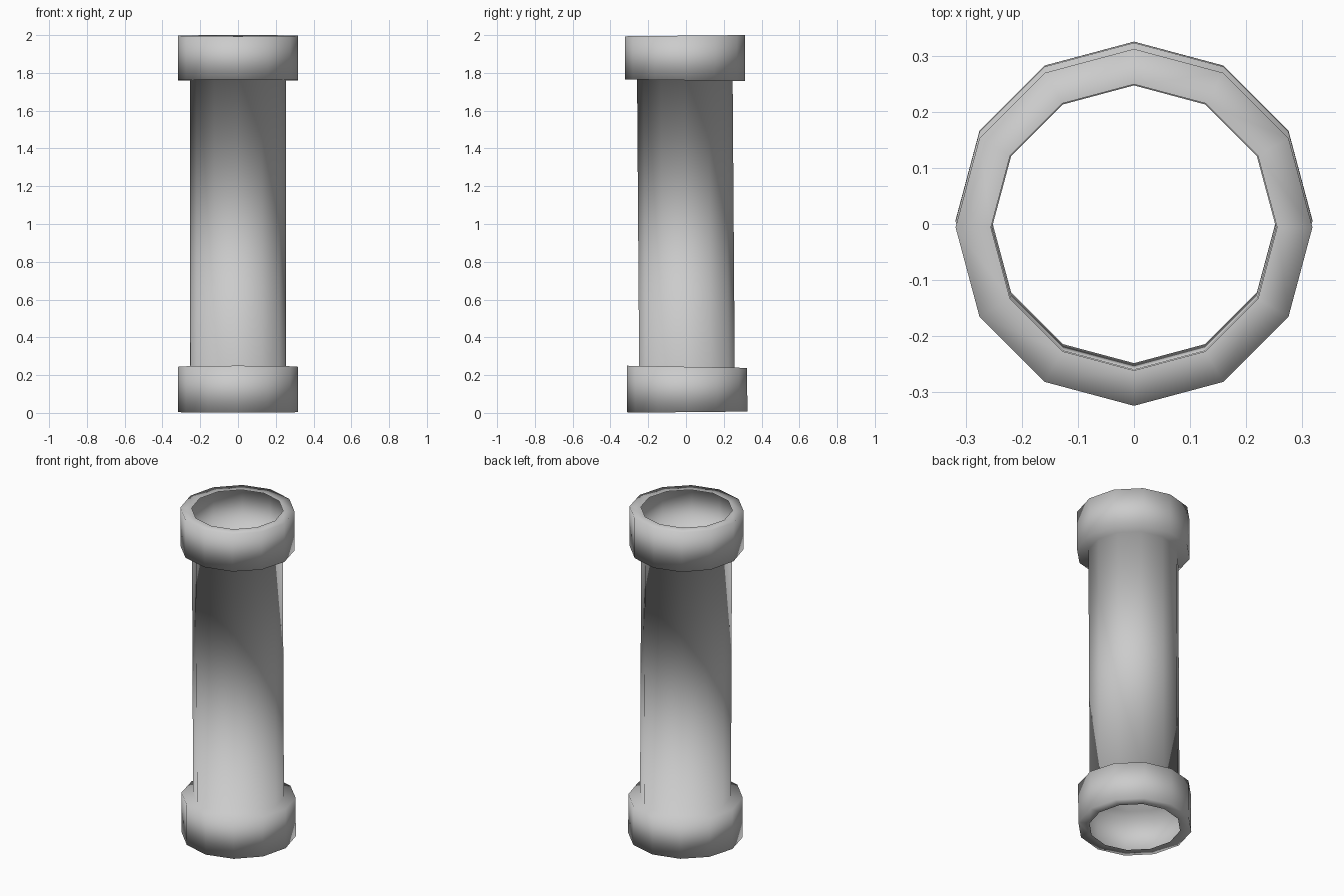
import bpy, bmesh, math

if "Cube" in bpy.data.objects:
    bpy.data.objects.remove(bpy.data.objects["Cube"])

SIDES = 12
# radius, centre y, height, z slope across y: the pipe leans very slightly
RINGS = [
    (0.255, 0.007, 0.004, 0.010),
    (0.318, 0.007, 0.004, 0.010),
    (0.318, 0.005, 0.244, -0.018),
    (0.253, 0.005, 0.244, -0.018),
    (0.253, -0.006, 1.761, -0.014),
    (0.318, -0.006, 1.761, -0.014),
    (0.318, -0.006, 1.997, 0.010),
    (0.255, -0.006, 1.997, 0.010),
]

bm = bmesh.new()


def add_ring(radius, cy, z, slope):
    verts = []
    for i in range(SIDES):
        a = 2 * math.pi * i / SIDES
        y = radius * math.sin(a)
        verts.append(bm.verts.new((radius * math.cos(a), cy + y, z + slope * y)))
    return verts


# One open shell: lower collar, shaft, upper collar
loops = [add_ring(*r) for r in RINGS]
for lower, upper in zip(loops, loops[1:]):
    for i in range(SIDES):
        j = (i + 1) % SIDES
        bm.faces.new((lower[i], lower[j], upper[j], upper[i]))
bmesh.ops.recalc_face_normals(bm, faces=bm.faces)
for f in bm.faces:
    f.smooth = True

mesh = bpy.data.meshes.new("collared_pipe")
bm.to_mesh(mesh)
bm.free()
pipe = bpy.data.objects.new("collared_pipe", mesh)
bpy.context.collection.objects.link(pipe)
